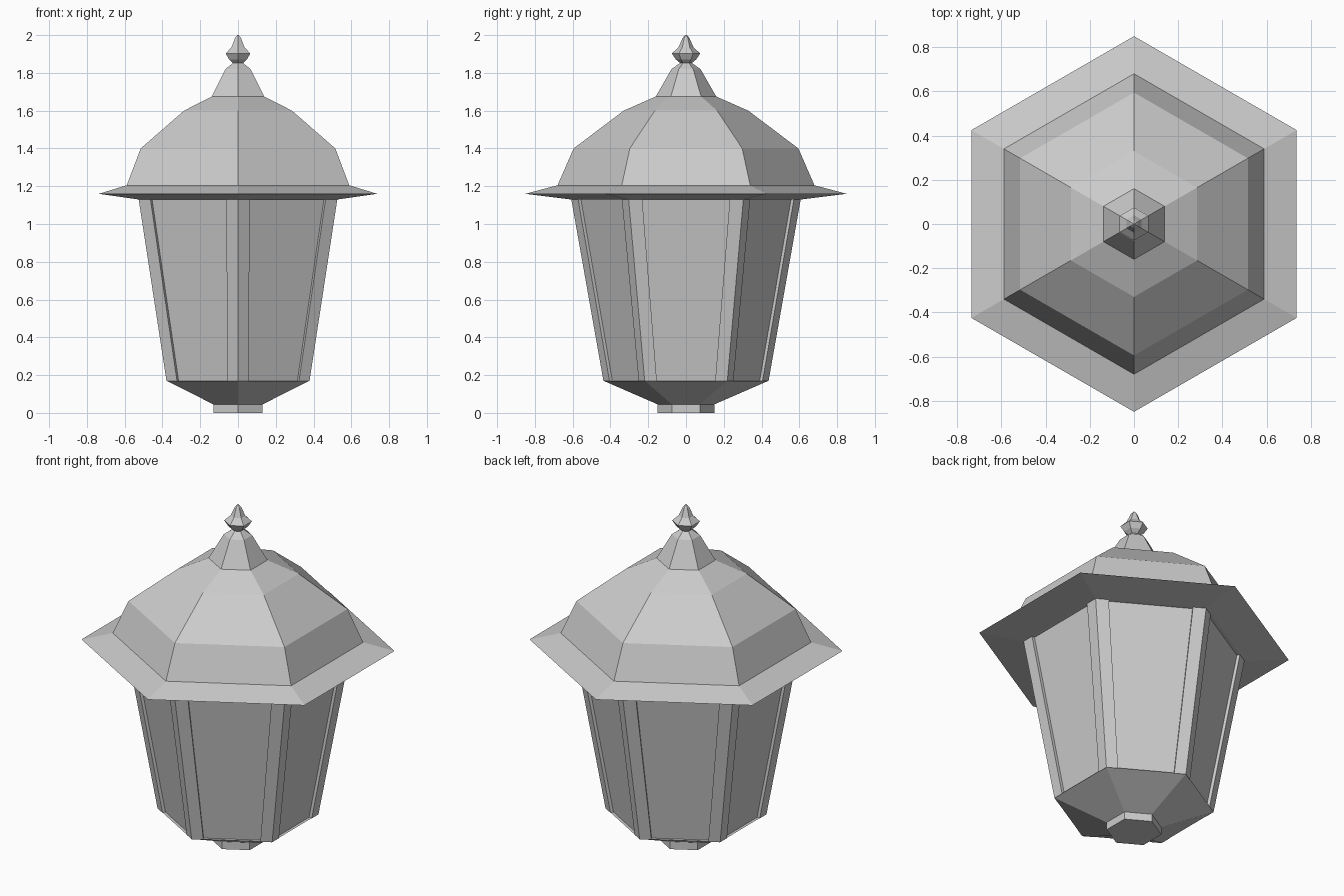
import bpy, bmesh
from math import sin, cos, pi
from mathutils import Vector

if "Cube" in bpy.data.objects:
    bpy.data.objects.remove(bpy.data.objects["Cube"])


def corner(r, i):
    a = pi / 2 + i * pi / 3
    return Vector((r * cos(a), r * sin(a), 0))


def loft(name, rings):
    """Join rings of equal point count into a closed, flat-faced solid."""
    bm = bmesh.new()
    loops = [[bm.verts.new(p) for p in ring] for ring in rings]
    n = len(loops[0])
    for a, b in zip(loops, loops[1:]):
        for i in range(n):
            j = (i + 1) % n
            bm.faces.new((a[i], a[j], b[j], b[i]))
    bm.faces.new(loops[0][::-1])
    bm.faces.new(loops[-1])
    bmesh.ops.recalc_face_normals(bm, faces=bm.faces)
    me = bpy.data.meshes.new(name)
    bm.to_mesh(me)
    bm.free()
    ob = bpy.data.objects.new(name, me)
    bpy.context.collection.objects.link(ob)
    return ob


def hex_turned(name, profile):
    """Hexagonal solid from (corner radius, height) pairs."""
    return loft(name, [[corner(r, i) + Vector((0, 0, z)) for i in range(6)]
                       for r, z in profile])


# Base: foot and flared cup
hex_turned("foot", [(0.15, 0), (0.15, 0.047)])
hex_turned("base_cup", [(0.15, 0.045), (0.437, 0.17)])

# Glass body, set back slightly behind the corner posts
hex_turned("glass_panes", [(0.417, 0.17), (0.588, 1.135)])


# Corner posts: V-shaped strips wrapping each edge of the body
def post_ring(i, r, z, arm, depth):
    c = corner(r, i)
    to_next = (corner(r, i + 1) - c).normalized() * arm
    to_prev = (corner(r, i - 1) - c).normalized() * arm
    s = (r - depth) / r
    in_next = -(corner(1, i) + corner(1, i + 1)).normalized() * depth
    in_prev = -(corner(1, i) + corner(1, i - 1)).normalized() * depth
    pts = [c, c + to_next, c + to_next + in_next, c * (s - 0.01),
           c + to_prev + in_prev, c + to_prev]
    return [p + Vector((0, 0, z)) for p in pts]


for i in range(6):
    loft(f"corner_post_{i + 1}", [post_ring(i, 0.437, 0.168, 0.064, 0.022),
                                  post_ring(i, 0.608, 1.135, 0.072, 0.022)])

# Roof: brim and stepped dome
hex_turned("roof", [(0.61, 1.13), (0.85, 1.16), (0.68, 1.205), (0.595, 1.4),
                    (0.33, 1.6), (0.16, 1.675), (0.077, 1.82), (0.03, 1.853)])

# Finial
hex_turned("finial", [(0.028, 1.85), (0.055, 1.88 - 0.008), (0.075, 1.903),
                      (0.04, 1.935), (0.018, 1.985), (0.004, 2.0)])
